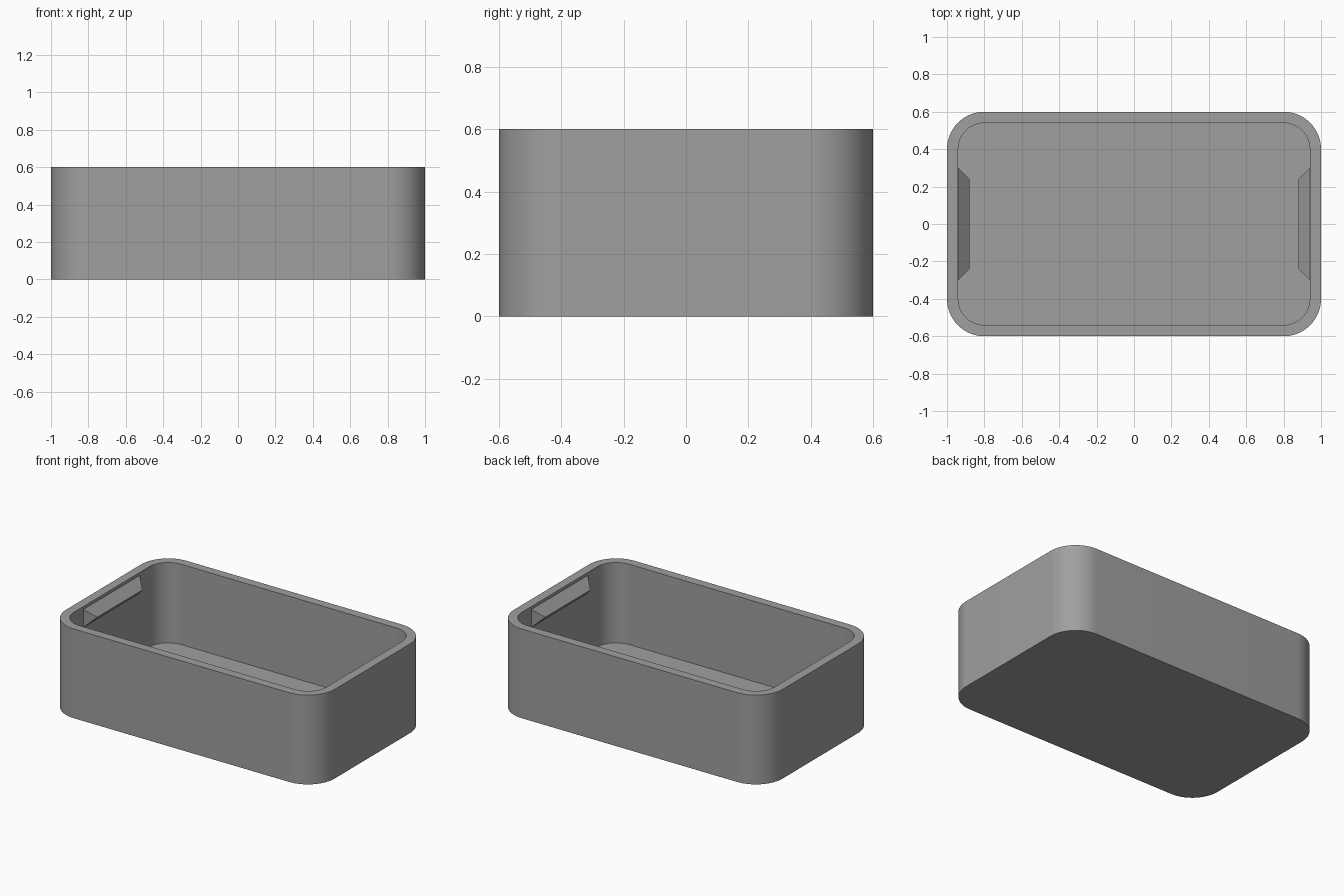
import bpy, bmesh, math

if "Cube" in bpy.data.objects:
    bpy.data.objects.remove(bpy.data.objects["Cube"])

grey = bpy.data.materials.new("grey_plastic")
grey.diffuse_color = (0.35, 0.35, 0.35, 1)
grey.use_nodes = True
grey.node_tree.nodes["Principled BSDF"].inputs["Base Color"].default_value = grey.diffuse_color

HX, HY, H = 1.0, 0.6, 0.6      # outer half sizes and height
WALL, RADIUS = 0.06, 0.2       # wall and floor thickness, outer corner radius


def rounded_loop(bm, inset, z, steps=16):
    """Ring of vertices around a rounded rectangle, counter-clockwise."""
    r = RADIUS - inset
    ring = []
    for i, (sx, sy) in enumerate([(1, 1), (-1, 1), (-1, -1), (1, -1)]):
        cx, cy = sx * (HX - RADIUS), sy * (HY - RADIUS)
        for k in range(steps + 1):
            a = math.pi / 2 * (i + k / steps)
            ring.append(bm.verts.new((cx + r * math.cos(a), cy + r * math.sin(a), z)))
    return ring


def finish(bm, name):
    bmesh.ops.recalc_face_normals(bm, faces=bm.faces)
    mesh = bpy.data.meshes.new(name)
    bm.to_mesh(mesh)
    bm.free()
    mesh.materials.append(grey)
    obj = bpy.data.objects.new(name, mesh)
    bpy.context.collection.objects.link(obj)
    return obj


# Open tray: outer wall, flat rim, inner wall and floor
bm = bmesh.new()
rings = [rounded_loop(bm, inset, z) for inset, z in
         [(0, 0), (0, H), (WALL, H), (WALL, WALL)]]
for low, high in zip(rings, rings[1:]):
    n = len(low)
    for i in range(n):
        j = (i + 1) % n
        bm.faces.new((low[i], low[j], high[j], high[i]))
bm.faces.new(rings[0][::-1])
bm.faces.new(rings[-1])
tray = finish(bm, "tray")
bpy.context.view_layer.objects.active = tray
tray.select_set(True)
bpy.ops.object.shade_smooth_by_angle(angle=math.radians(30))

# Snap ridges: 45 degree wedges with slanted ends on both short inner walls
for side, name in [(-1, "left_snap_ridge"), (1, "right_snap_ridge")]:
    bm = bmesh.new()
    wall_x, tip_x, mid_z, d = side * (HX - WALL), side * (HX - 2 * WALL), 0.52, 0.06
    top, bottom, tip = [
        [bm.verts.new((x, s * y, z)) for s in (-1, 1)]
        for x, y, z in [(wall_x, 0.3, mid_z + d), (wall_x, 0.3, mid_z - d),
                        (tip_x, 0.24, mid_z)]]
    bm.faces.new((top[0], top[1], tip[1], tip[0]))
    bm.faces.new((tip[0], tip[1], bottom[1], bottom[0]))
    bm.faces.new((bottom[0], bottom[1], top[1], top[0]))
    for k in (0, 1):
        bm.faces.new((top[k], tip[k], bottom[k]))
    finish(bm, name)
